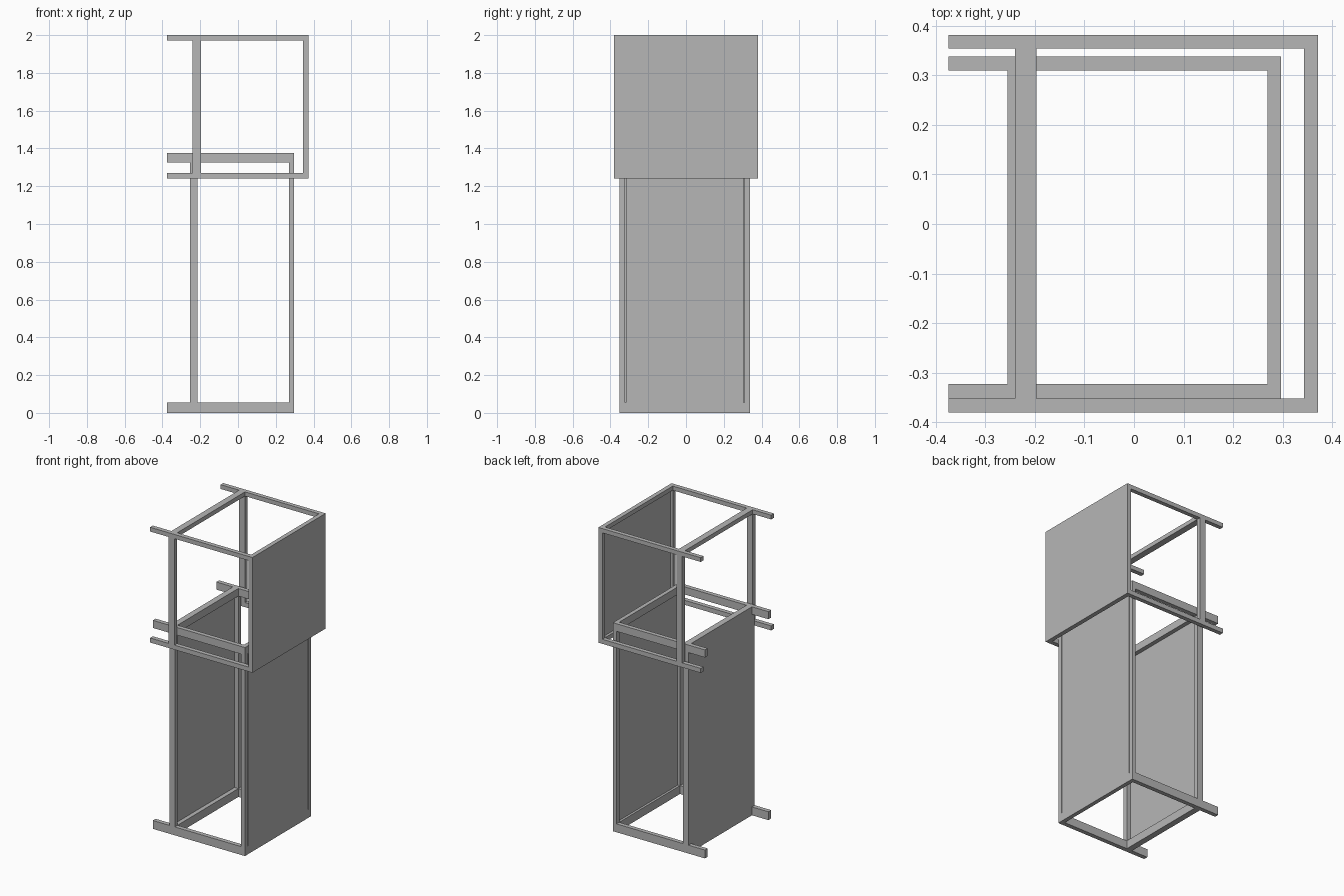
import bpy

cube = bpy.data.objects.get("Cube")
if cube:
    bpy.data.objects.remove(cube, do_unlink=True)

grey = bpy.data.materials.new("plain grey")
grey.use_nodes = True
grey.diffuse_color = (0.47, 0.47, 0.47, 1)
grey.node_tree.nodes["Principled BSDF"].inputs["Base Color"].default_value = grey.diffuse_color


def box(name, x, y, z):
    """Box from its (low, high) extents on each axis."""
    bpy.ops.mesh.primitive_cube_add(size=1, location=[sum(r) / 2 for r in (x, y, z)])
    part = bpy.context.object
    part.name = name
    part.scale = [r[1] - r[0] for r in (x, y, z)]
    bpy.ops.object.transform_apply(location=False, rotation=False, scale=True)
    part.data.materials.append(grey)


REAR = -0.375  # open ends of the long rails


def frame(name, front, back, low, high, closed, opened, open_low_bar):
    """Four rails, four posts and the cross bars between them."""
    for side, y in (("front", front), ("back", back)):
        for level, z in (("lower", low), ("upper", high)):
            box(f"{name}_{side}_{level}_rail", (REAR, closed[1]), y, z)
        for end, x in (("closed", closed), ("open", opened)):
            box(f"{name}_{side}_{end}_post", x, y, (low[1], high[0]))
    between = (front[1], back[0])
    for level, z in (("lower", low), ("upper", high)):
        box(f"{name}_closed_{level}_bar", closed, between, z)
        if level == "upper" or open_low_bar:
            box(f"{name}_open_{level}_bar", opened, between, z)


# Tall lower frame
low_front, low_back = (-0.352, -0.323), (0.31, 0.338)
low_closed, low_open = (0.27, 0.297), (-0.255, -0.215)
frame("base", low_front, low_back, (0, 0.055), (1.325, 1.375), low_closed, low_open, True)

# Upper frame, sitting just outside the lower one
top_front, top_back = (-0.381, -0.352), (0.354, 0.382)
top_closed, top_open = (0.343, 0.372), (-0.24, -0.197)
frame("top", top_front, top_back, (1.24, 1.27), (1.972, 2.0), top_closed, top_open, False)

# Thin sheets flush with the outer faces
SHEET, GAP = 0.012, 0.005
base_z = (0.055, 1.325)
box("base_closed_panel", (low_closed[1] - SHEET, low_closed[1]),
    (low_front[1] + GAP, low_back[0] - GAP), base_z)
box("base_open_panel", (low_open[0], low_open[0] + SHEET),
    (low_front[1], low_back[0]), base_z)
box("top_closed_panel", (top_closed[1] - SHEET, top_closed[1]),
    (top_front[1], top_back[0]), (1.27, 1.972))
